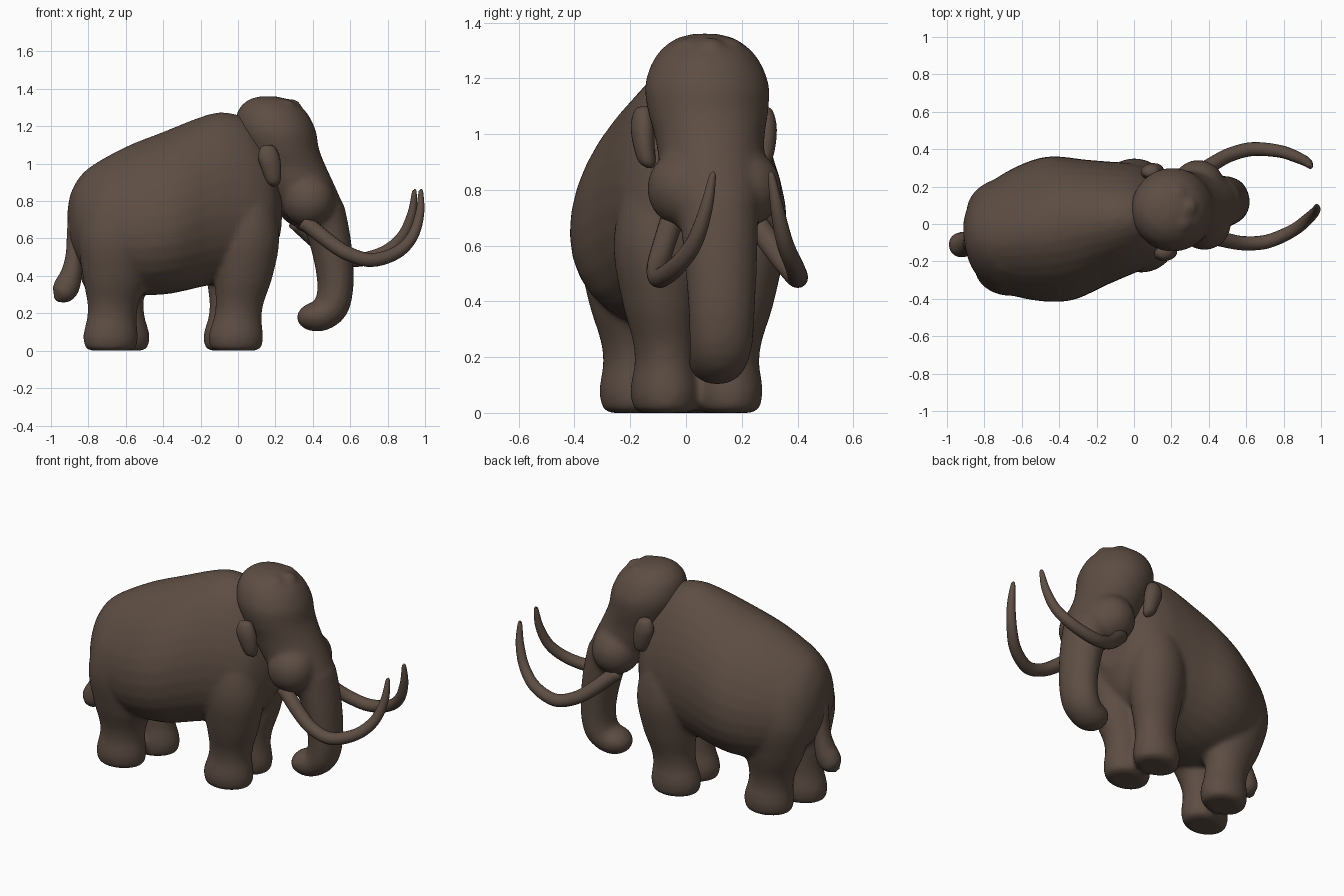
import bpy, bmesh, math
from mathutils import Vector, Matrix

cube = bpy.data.objects.get("Cube")
if cube:
    bpy.data.objects.remove(cube, do_unlink=True)

brown = bpy.data.materials.new("dark_brown")
brown.use_nodes = True
COLOUR = (0.11, 0.075, 0.056, 1)
brown.diffuse_color = COLOUR
brown.node_tree.nodes["Principled BSDF"].inputs["Base Color"].default_value = COLOUR

# The animal walks a little askew: parts are built symmetric, then placed
YAW = math.radians(9.4)


def place(p):
    x, side, z = p
    return Vector((x - side * math.sin(YAW), 0.042 + x * math.tan(YAW) + side * math.cos(YAW), z))


def resample(rows, steps=5):
    """Smooth curve through rows of (along, side, height, half width, half depth)."""
    rows = [Vector(r) for r in rows]
    out = []
    for i in range(len(rows) - 1):
        a, b = rows[max(i - 1, 0)], rows[i]
        c, d = rows[i + 1], rows[min(i + 2, len(rows) - 1)]
        for k in range(steps):
            t = k / steps
            out.append(0.5 * (2 * b + (c - a) * t + (2 * a - 5 * b + 4 * c - d) * t ** 2
                              + (3 * b - a - 3 * c + d) * t ** 3))
    return out + [rows[-1]]


def loft(bm, rows, axis=None, pear=0, sides=32):
    """Skin oval rings along a path; a fixed axis keeps the rings parallel."""
    rows = resample(rows)
    centres = [Vector(r[:3]) for r in rows]
    rings = []
    for i, r in enumerate(rows):
        t = Vector(axis) if axis else centres[min(i + 1, len(rows) - 1)] - centres[max(i - 1, 0)]
        t.normalize()
        across = Vector((0, 1, 0))
        across = (across - t * across.dot(t)).normalized()
        up = t.cross(across)
        ring = []
        for k in range(sides):
            a = math.tau * k / sides
            wide = max(r[3], 0.004) * math.cos(a) * (1 - pear * math.sin(a))
            ring.append(bm.verts.new(place(centres[i] + across * wide
                                           + up * max(r[4], 0.004) * math.sin(a))))
        rings.append(ring)
    for lower, upper in zip(rings, rings[1:]):
        for k in range(sides):
            n = (k + 1) % sides
            bm.faces.new((lower[k], lower[n], upper[n], upper[k]))
    bm.faces.new(rings[0][::-1])
    bm.faces.new(rings[-1])


def ball(bm, centre, radius, squash=1):
    m = Matrix.Translation(place(centre)) @ Matrix.Diagonal((1, 1, squash, 1))
    bmesh.ops.create_uvsphere(bm, u_segments=24, v_segments=16, radius=radius, matrix=m)


def finish(name, bm, fuse=False):
    bmesh.ops.recalc_face_normals(bm, faces=bm.faces)
    for f in bm.faces:
        f.smooth = True
    mesh = bpy.data.meshes.new(name)
    bm.to_mesh(mesh)
    bm.free()
    mesh.materials.append(brown)
    obj = bpy.data.objects.new(name, mesh)
    bpy.context.collection.objects.link(obj)
    if fuse:
        remesh = obj.modifiers.new("fuse", 'REMESH')
        remesh.mode = 'VOXEL'
        remesh.voxel_size = 0.014
        remesh.use_smooth_shade = True
        soften = obj.modifiers.new("soften", 'SMOOTH')
        soften.factor = 0.5
        soften.iterations = 10


def mirrored(rows, side):
    return [(r[0], r[1] * side, *r[2:]) for r in rows]


# Torso with sloping back, narrow spine and hanging belly
bm = bmesh.new()
loft(bm, [(-0.905, 0, 0.7, 0.05, 0.08), (-0.88, 0, 0.7, 0.15, 0.17), (-0.8, 0, 0.69, 0.255, 0.285),
          (-0.6, 0, 0.7, 0.35, 0.39), (-0.4, 0, 0.735, 0.385, 0.435), (-0.2, 0, 0.795, 0.335, 0.455),
          (-0.08, 0, 0.82, 0.305, 0.455), (0.04, 0, 0.81, 0.275, 0.43),
          (0.15, 0, 0.79, 0.22, 0.32), (0.22, 0, 0.77, 0.11, 0.16)], axis=(1, 0, 0), pear=0.17)


# Legs: height, side offset, half width, half depth
def leg(side, foot_x, hip_x, bulk):
    profile = [(0, 0.115, 0.08, 0.1), (0.015, 0.115, 0.11, 0.133), (0.07, 0.115, 0.122, 0.145),
               (0.12, 0.115, 0.118, 0.138), (0.18, 0.115, 0.109, 0.126), (0.26, 0.12, 0.113, 0.128),
               (0.4, 0.137, 0.137, 0.155), (0.6, 0.15, 0.157, 0.175),
               (0.8, 0.14, 0.13, 0.14), (0.95, 0.12, 0.06, 0.08)]
    rows = []
    for z, s, w, d in profile:
        lift = min(max(z - 0.1, 0) / 0.4, 1)
        rows.append((foot_x + (hip_x - foot_x) * lift, s * side, z,
                     w * (1 + bulk * lift / 3), d * (1 + bulk * lift)))
    loft(bm, rows, axis=(0, 0, 1))


leg(1, -0.02, 0.02, 0)
leg(-1, -0.03, 0.02, 0)
leg(1, -0.6, -0.66, 0.2)
leg(-1, -0.7, -0.665, 0.2)
finish("body_and_legs", bm, fuse=True)

# Domed head, cheeks and trunk
bm = bmesh.new()
loft(bm, [(0.16, 0, 1.36, 0.04, 0.04), (0.165, 0, 1.34, 0.11, 0.11), (0.18, 0, 1.28, 0.18, 0.18),
          (0.2, 0, 1.18, 0.222, 0.212), (0.225, 0, 1.08, 0.216, 0.205), (0.265, 0, 0.98, 0.195, 0.205),
          (0.335, 0, 0.85, 0.187, 0.195), (0.4, 0, 0.74, 0.165, 0.17),
          (0.45, 0, 0.64, 0.13, 0.12)], axis=(0, 0, -1))
loft(bm, [(0.45, 0, 0.75, 0.145, 0.12), (0.49, 0, 0.6, 0.135, 0.11), (0.515, 0, 0.45, 0.125, 0.1),
          (0.52, 0, 0.33, 0.118, 0.094), (0.5, 0, 0.24, 0.113, 0.092), (0.45, 0, 0.193, 0.105, 0.086),
          (0.4, 0, 0.188, 0.1, 0.083), (0.365, 0, 0.21, 0.085, 0.07), (0.345, 0, 0.23, 0.03, 0.03)])
for side in (-1, 1):
    ball(bm, (0.36, 0.1 * side, 0.805), 0.143)
# Low tufts on the crown
for k in range(6):
    a = math.tau * k / 6
    ball(bm, (0.2 + 0.085 * math.cos(a), 0.085 * math.sin(a), 1.3), 0.055, 0.85)
finish("head_and_trunk", bm, fuse=True)

# Tusks and ears in pairs
TUSK = [(0.33, 0.15, 0.69, 0.042, 0.042), (0.464, 0.21, 0.575, 0.04, 0.04),
        (0.558, 0.241, 0.515, 0.038, 0.038), (0.676, 0.25, 0.485, 0.037, 0.037),
        (0.814, 0.215, 0.525, 0.034, 0.034), (0.905, 0.165, 0.61, 0.03, 0.03),
        (0.95, 0.13, 0.73, 0.024, 0.024), (0.96, 0.108, 0.845, 0.013, 0.013),
        (0.958, 0.106, 0.86, 0.004, 0.004)]
EAR = [(0.125, 0.215, 1.1, 0.01, 0.015), (0.125, 0.22, 1.085, 0.03, 0.04),
       (0.13, 0.222, 1.03, 0.042, 0.058), (0.145, 0.22, 0.96, 0.038, 0.05),
       (0.155, 0.21, 0.9, 0.03, 0.035), (0.16, 0.2, 0.878, 0.008, 0.01)]
for side, label in ((-1, "right"), (1, "left")):
    bm = bmesh.new()
    loft(bm, mirrored(TUSK, side), sides=16)
    finish(label + "_tusk", bm)
    bm = bmesh.new()
    loft(bm, mirrored(EAR, side), axis=(0, 0, -1), sides=20)
    finish(label + "_ear", bm)

# Tail with a thick tuft
bm = bmesh.new()
loft(bm, [(-0.85, 0, 0.86, 0.03, 0.03), (-0.878, 0, 0.68, 0.038, 0.032), (-0.88, 0, 0.52, 0.045, 0.04),
          (-0.89, 0, 0.42, 0.06, 0.055), (-0.915, 0, 0.345, 0.067, 0.068),
          (-0.945, 0, 0.3, 0.058, 0.056), (-0.972, 0, 0.272, 0.015, 0.015)], sides=20)
finish("tail", bm)
